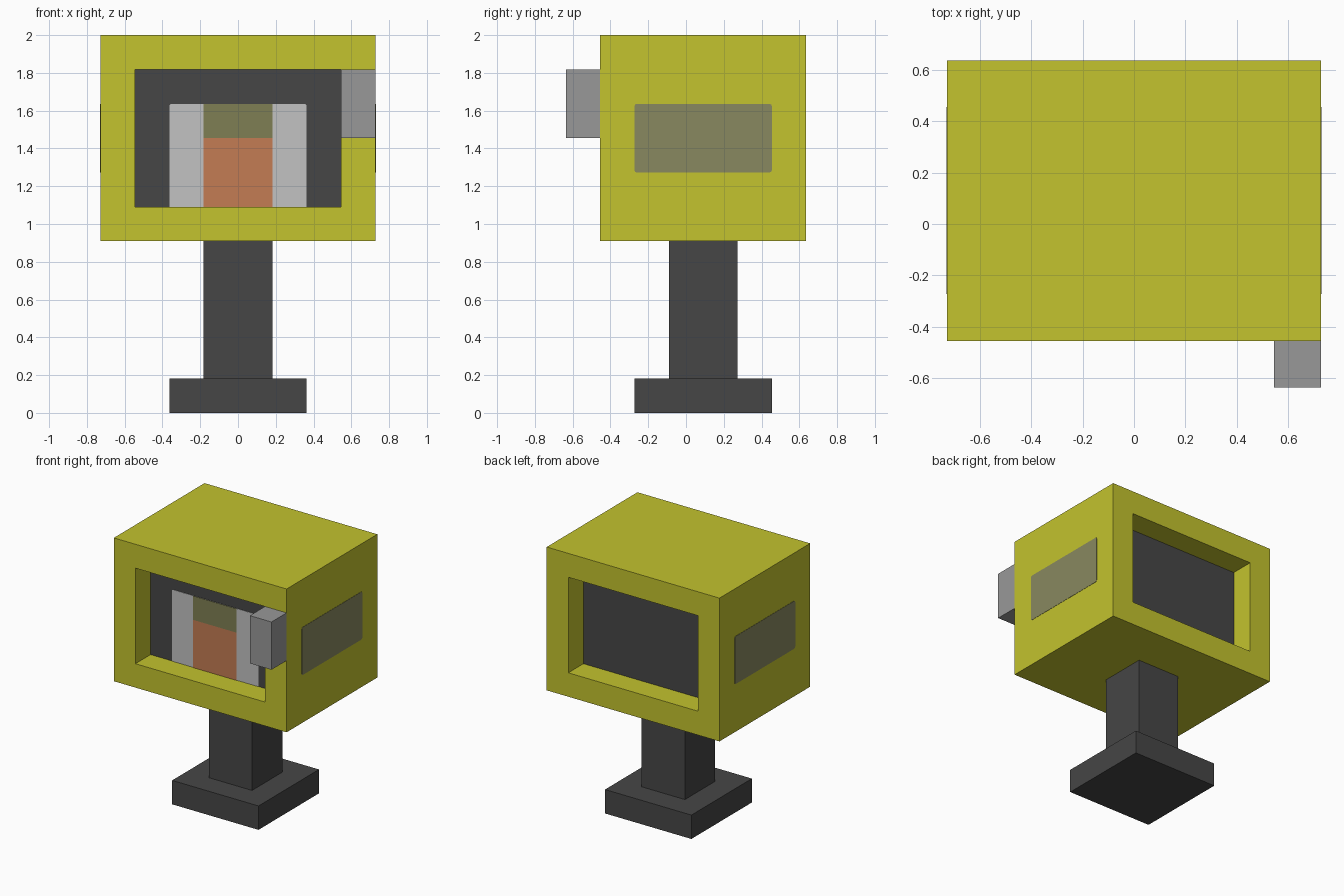
import bpy
import bmesh
from mathutils import Vector

cube = bpy.data.objects.get("Cube")
if cube:
    bpy.data.objects.remove(cube, do_unlink=True)

U = 2 / 11  # grid unit that every part is sized by


def material(name, rgb):
    """Flat material from 0-255 sRGB values."""
    lin = [((c / 255 + 0.055) / 1.055) ** 2.4 for c in rgb]
    m = bpy.data.materials.new(name)
    m.diffuse_color = (*lin, 1)
    m.use_nodes = True
    bsdf = m.node_tree.nodes["Principled BSDF"]
    bsdf.inputs["Base Color"].default_value = (*lin, 1)
    bsdf.inputs["Roughness"].default_value = 0.9
    return m


YELLOW = material("yellow casing", (195, 195, 46))
DARK = material("dark grey", (70, 70, 70))
GREY = material("mid grey", (152, 152, 152))
PALE = material("pale grey", (194, 194, 194))
OLIVE = material("olive", (127, 127, 83))
ORANGE = material("orange", (196, 124, 83))
VENT = material("grey olive", (137, 137, 96))


def box_mesh(lo, hi):
    lo, hi = Vector(lo), Vector(hi)
    bm = bmesh.new()
    bmesh.ops.create_cube(bm, size=1)
    for v in bm.verts:
        v.co = Vector([(lo[i] + hi[i]) / 2 + v.co[i] * (hi[i] - lo[i]) for i in range(3)])
    return bm


def finish(name, bm, *mats):
    me = bpy.data.meshes.new(name)
    bm.to_mesh(me)
    bm.free()
    for m in mats:
        me.materials.append(m)
    ob = bpy.data.objects.new(name, me)
    bpy.context.collection.objects.link(ob)
    return ob


def box(name, lo, hi, mat):
    return finish(name, box_mesh(Vector(lo) * U, Vector(hi) * U), mat)


def plate(name, lo, hi, mat, axis, round_above=None):
    """Thin plate; corners above the given height are clipped."""
    bm = box_mesh(lo, hi)
    if round_above is not None:
        corners = [e for e in bm.edges
                   if abs((e.verts[0].co - e.verts[1].co)[axis]) > 1e-4
                   and all(v.co.z > round_above for v in e.verts)]
        bmesh.ops.bevel(bm, geom=corners, offset=0.012, segments=2,
                        profile=0.5, affect='EDGES')
    return finish(name, bm, mat)


# Stand
box("base", (-2, -1.5, 0), (2, 2.5, 1), DARK)
box("post", (-1, -0.5, 1), (1, 1.5, 5), DARK)

# Casing with a recessed dark panel at the front and the back
bm = box_mesh(Vector((-4, -2.5, 5)) * U, Vector((4, 3.5, 11)) * U)
bm.normal_update()
for face in [f for f in bm.faces if abs(f.normal.y) > 0.9]:
    inward = -face.normal.normalized() * U
    bmesh.ops.inset_individual(bm, faces=[face], thickness=U, use_even_offset=True)
    panel = bmesh.ops.extrude_discrete_faces(bm, faces=[face])["faces"][0]
    panel.material_index = 1
    bmesh.ops.translate(bm, verts=panel.verts, vec=inward)
bmesh.ops.recalc_face_normals(bm, faces=bm.faces)
finish("casing", bm, YELLOW, DARK)

# Painted display on the front panel
back = -1.5 * U + 0.001
plate("display_field", (-2 * U, -1.5 * U - 0.003, 6 * U), (2 * U, back, 9 * U), PALE, 1, 7 * U)
plate("display_lower", (-U, -1.5 * U - 0.006, 6 * U), (U, back, 8 * U), ORANGE, 1)
plate("display_upper", (-U, -1.5 * U - 0.006, 8 * U), (U, back, 9 * U), OLIVE, 1)

# Side plates
for side, s in (("left", 1), ("right", -1)):
    xs = sorted((s * (4 * U - 0.001), s * (4 * U + 0.002)))
    plate(side + "_side_plate", (xs[0], -1.5 * U, 7 * U), (xs[1], 2.5 * U, 9 * U), VENT, 0, 0)

# Small block on the front corner
box("front_block", (3, -3.5, 8), (4, -2.5, 10), GREY)
